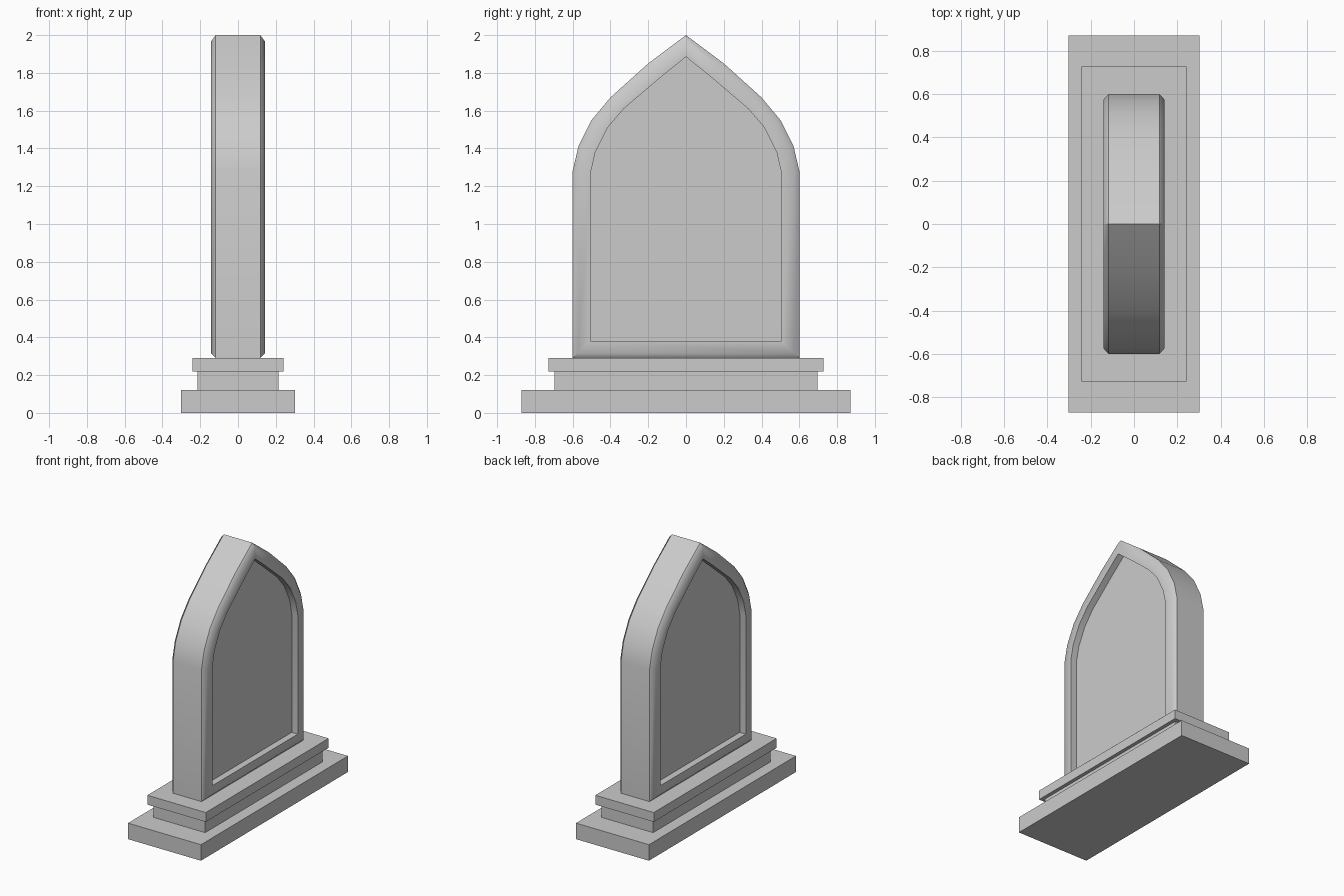
import bpy
import bmesh
import math

cube = bpy.data.objects.get("Cube")
if cube:
    bpy.data.objects.remove(cube, do_unlink=True)

# Single stone colour
stone = bpy.data.materials.new("grey stone")
stone.use_nodes = True
colour = (0.6, 0.6, 0.6, 1)
stone.diffuse_color = colour
stone.node_tree.nodes["Principled BSDF"].inputs["Base Color"].default_value = colour


def finish(name, bm):
    bmesh.ops.recalc_face_normals(bm, faces=bm.faces)
    mesh = bpy.data.meshes.new(name)
    bm.to_mesh(mesh)
    bm.free()
    mesh.materials.append(stone)
    obj = bpy.data.objects.new(name, mesh)
    bpy.context.collection.objects.link(obj)
    return obj


def block(name, half_x, half_y, z0, z1):
    bm = bmesh.new()
    bmesh.ops.create_cube(bm, size=1)
    for v in bm.verts:
        v.co.x *= 2 * half_x
        v.co.y *= 2 * half_y
        v.co.z = z0 if v.co.z < 0 else z1
    return finish(name, bm)


def mirrored(half):
    """Close a half outline whose last point is the apex on y = 0."""
    return half + [(-y, z) for y, z in reversed(half[:-1])]


# Stepped base
block("base_plinth", 0.302, 0.87, 0, 0.12)
block("base_neck", 0.215, 0.695, 0.12, 0.22)
block("base_cap", 0.242, 0.727, 0.22, 0.29)

# Pointed arch outlines: slab edge and recessed panel
outer = mirrored([(0.6, 0.29), (0.6, 1.28), (0.57, 1.41), (0.5, 1.55),
                  (0.4, 1.67), (0.2, 1.85), (0, 2)])
inner = mirrored([(0.505, 0.38), (0.505, 1.27), (0.48, 1.38), (0.415, 1.51),
                  (0.33, 1.61), (0.13, 1.78), (0, 1.885)])

# Slab section: blend from outer (0) to inner (1) outline, and x position
face_x, edge_x, panel_x, chamfer = 0.142, 0.118, 0.092, 0.28
side = [(1, panel_x), (1, face_x), (chamfer, face_x), (0, edge_x)]
section = side + [(t, -x) for t, x in reversed(side)]

bm = bmesh.new()
rings = []
for t, x in section:
    rings.append([bm.verts.new((x, a[0] + (b[0] - a[0]) * t, a[1] + (b[1] - a[1]) * t))
                  for a, b in zip(outer, inner)])
count = len(outer)
for r, s in zip(rings, rings[1:]):
    for i in range(count):
        j = (i + 1) % count
        bm.faces.new((r[i], r[j], s[j], s[i]))
bm.faces.new(rings[0])
bm.faces.new(rings[-1])
slab = finish("arched_slab", bm)

# Soft chamfer towards the face, crisp towards the edge
bpy.ops.object.select_all(action='DESELECT')
slab.select_set(True)
bpy.context.view_layer.objects.active = slab
bpy.ops.object.shade_smooth_by_angle(angle=math.radians(45))
